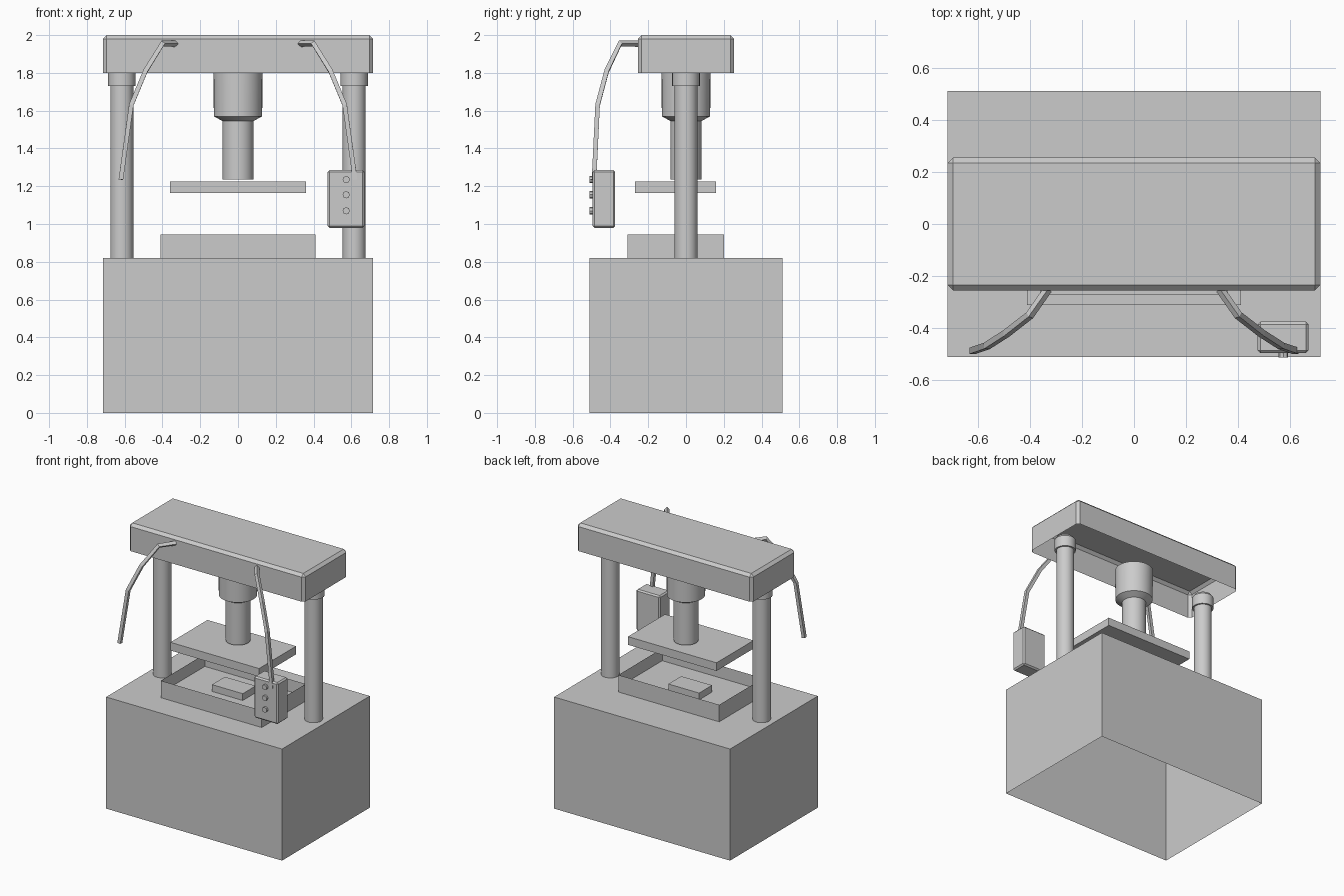
import bpy, bmesh, math

if "Cube" in bpy.data.objects:
    bpy.data.objects.remove(bpy.data.objects["Cube"])

grey = bpy.data.materials.new("machine_grey")
grey.diffuse_color = (0.6, 0.6, 0.6, 1)
grey.use_nodes = True
grey.node_tree.nodes["Principled BSDF"].inputs["Base Color"].default_value = grey.diffuse_color


def finish(name, bm):
    mesh = bpy.data.meshes.new(name)
    bm.to_mesh(mesh)
    bm.free()
    mesh.materials.append(grey)
    ob = bpy.data.objects.new(name, mesh)
    bpy.context.collection.objects.link(ob)
    return ob


def box(name, x, y, z, bevel=0.0, open_side=0):
    """Box from (min, max) ranges; open_side -1 drops the bottom, 1 the top."""
    bm = bmesh.new()
    bmesh.ops.create_cube(bm, size=1)
    for v in bm.verts:
        for i, (lo, hi) in enumerate((x, y, z)):
            v.co[i] = hi if v.co[i] > 0 else lo
    if open_side:
        bm.normal_update()
        gone = [f for f in bm.faces if f.normal.z * open_side > 0.9]
        bmesh.ops.delete(bm, geom=gone, context='FACES')
    if bevel:
        edges = [e for e in bm.edges if not e.is_boundary]
        bmesh.ops.bevel(bm, geom=edges, offset=bevel, segments=1,
                        affect='EDGES', profile=0.5)
    return finish(name, bm)


def lathe(name, x, y, profile, sides=32):
    """Closed turned part from (radius, height) points, bottom to top."""
    bm = bmesh.new()
    rings = [[bm.verts.new((x + r * math.cos(2 * math.pi * i / sides),
                            y + r * math.sin(2 * math.pi * i / sides), z))
              for i in range(sides)] for r, z in profile]
    for a, b in zip(rings, rings[1:]):
        for i in range(sides):
            j = (i + 1) % sides
            bm.faces.new((a[i], a[j], b[j], b[i]))
    bm.faces.new(rings[0][::-1])
    bm.faces.new(rings[-1])
    ob = finish(name, bm)
    bpy.ops.object.select_all(action='DESELECT')
    bpy.context.view_layer.objects.active = ob
    ob.select_set(True)
    bpy.ops.object.shade_smooth_by_angle(angle=math.radians(30))
    return ob


# Base cabinet and top crossbeam, both hollow and open underneath
box("base_cabinet", (-0.715, 0.715), (-0.51, 0.51), (0, 0.82), open_side=-1)
box("crossbeam", (-0.715, 0.715), (-0.255, 0.255), (1.8, 2.0), 0.02, -1)

# Thin-walled tray with raised floor and workpiece
box("tray", (-0.41, 0.41), (-0.31, 0.2), (0.855, 0.945), open_side=1)
box("tray_skirt", (-0.41, 0.41), (-0.31, 0.2), (0.82, 0.855), open_side=1)
box("workpiece", (-0.145, 0.105), (-0.095, 0.055), (0.855, 0.905))

# Press plate and ram
box("press_plate", (-0.36, 0.36), (-0.27, 0.16), (1.165, 1.225))
lathe("press_ram", 0, 0, [(0.082, 1.235), (0.082, 1.545), (0.128, 1.57),
                          (0.13, 1.80)])

# Columns, collars and cables on both sides
cable_path = [(0.33, -0.25, 1.955), (0.40, -0.35, 1.955), (0.49, -0.42, 1.81),
              (0.565, -0.468, 1.63), (0.62, -0.487, 1.235)]
for side, s in (("left", -1), ("right", 1)):
    lathe(side + "_column", s * 0.615, 0, [(0.061, 0.82), (0.061, 1.73)])
    lathe(side + "_collar", s * 0.615, 0,
          [(0.073, 1.73), (0.073, 1.81), (0.058, 1.83)], 24)
    curve = bpy.data.curves.new(side + "_cable", 'CURVE')
    curve.dimensions = '3D'
    curve.bevel_depth = 0.017
    curve.bevel_resolution = 0
    curve.use_fill_caps = True
    spline = curve.splines.new('POLY')
    spline.points.add(len(cable_path) - 1)
    for p, (x, y, z) in zip(spline.points, cable_path):
        p.co = (s * x, y, z, 1)
    spline.use_smooth = False
    curve.materials.append(grey)
    cable = bpy.data.objects.new(side + "_cable", curve)
    bpy.context.collection.objects.link(cable)

# Hanging control box with three push buttons
box("control_box", (0.475, 0.67), (-0.495, -0.375), (0.98, 1.285), 0.01)
for i, z in enumerate((1.235, 1.155, 1.07)):
    bm = bmesh.new()
    bmesh.ops.create_cone(bm, cap_ends=True, segments=8, radius1=0.019,
                          radius2=0.019, depth=0.03)
    for v in bm.verts:
        x, y, h = v.co
        v.co = (0.573 + x, -0.497 - h, z + y)
    bmesh.ops.recalc_face_normals(bm, faces=bm.faces)
    finish(f"button_{i + 1}", bm)
